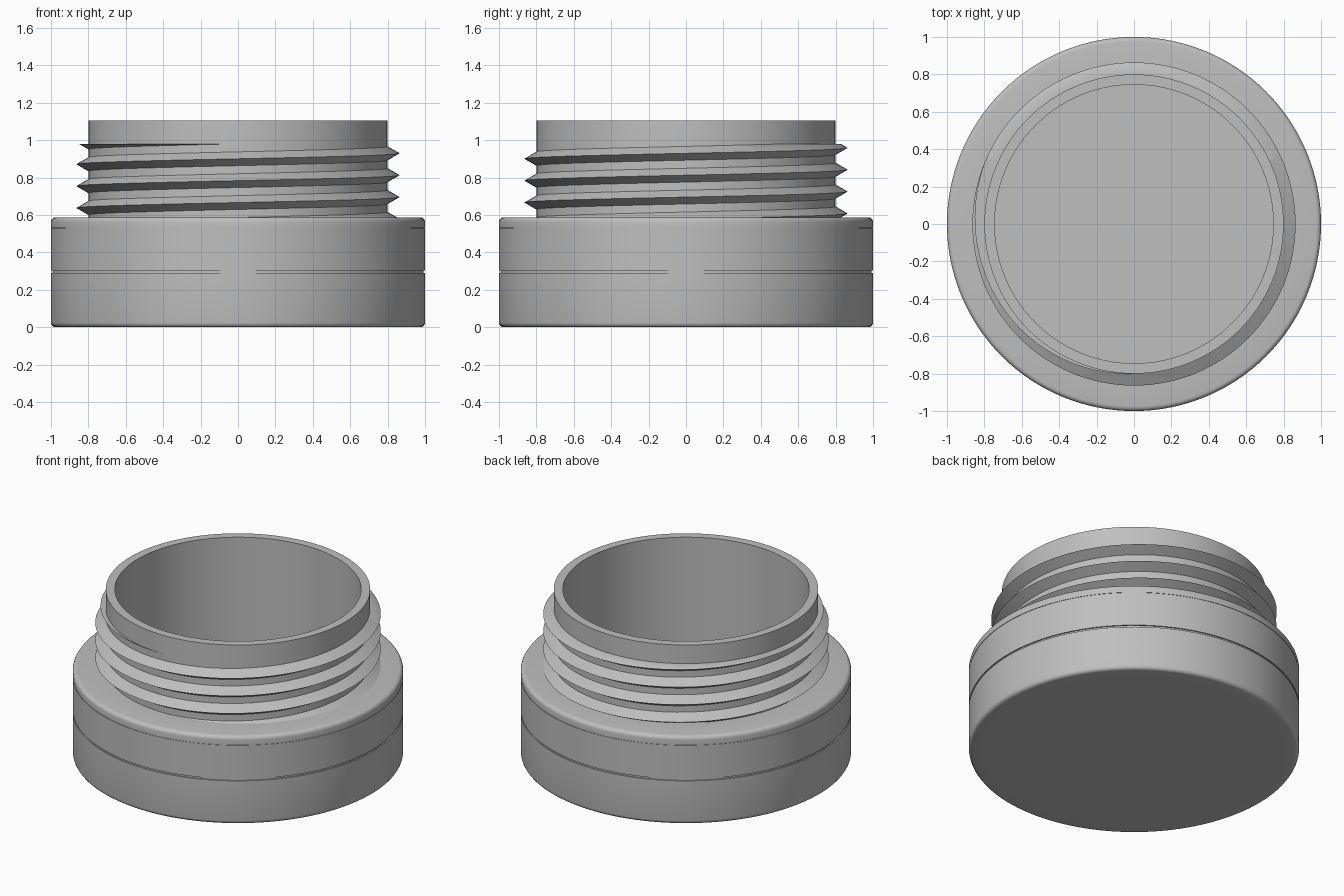
import bpy, bmesh
from math import sin, cos, pi, radians
from mathutils import Vector

if "Cube" in bpy.data.objects:
    bpy.data.objects.remove(bpy.data.objects["Cube"])

SEG = 128

# One plain grey for everything
grey = bpy.data.materials.new("plain grey")
grey.use_nodes = True
colour = (0.52, 0.52, 0.52, 1)
grey.diffuse_color = colour
grey.node_tree.nodes["Principled BSDF"].inputs["Base Color"].default_value = colour


def finish(name, bm):
    bmesh.ops.recalc_face_normals(bm, faces=bm.faces)
    mesh = bpy.data.meshes.new(name)
    bm.to_mesh(mesh)
    bm.free()
    mesh.materials.append(grey)
    obj = bpy.data.objects.new(name, mesh)
    bpy.context.collection.objects.link(obj)
    bpy.ops.object.select_all(action="DESELECT")
    obj.select_set(True)
    bpy.context.view_layer.objects.active = obj
    bpy.ops.object.shade_smooth_by_angle(angle=radians(32))
    return obj


def arc(r, z, radius, start, end, steps=4):
    angles = [radians(start + (end - start) * i / steps) for i in range(steps + 1)]
    return [(r + radius * cos(a), z + radius * sin(a)) for a in angles]


def groove(z, half=0.006, depth=0.008):
    return [(1, z - half), (1 - depth, z - half), (1 - depth, z + half), (1, z + half)]


def lathe(name, profile):
    bm = bmesh.new()
    verts = [bm.verts.new((r, 0, z)) for r, z in profile]
    edges = [bm.edges.new(pair) for pair in zip(verts, verts[1:])]
    bmesh.ops.spin(bm, geom=verts + edges, cent=(0, 0, 0), axis=(0, 0, 1),
                   angle=2 * pi, steps=SEG, use_merge=True)
    bmesh.ops.remove_doubles(bm, verts=bm.verts, dist=0.0005)
    return finish(name, bm)


# Jar: rounded base, two fine seams, shoulder, hollow neck
profile = [(0, 0), (0.91, 0)]
profile += arc(0.975, 0.025, 0.025, -90, 0)
profile += groove(0.297) + groove(0.53, 0.002, 0.003)
profile += arc(0.975, 0.563, 0.025, 0, 90)
profile += [(0.8, 0.588), (0.8, 1.105), (0.745, 1.105), (0.745, 0.06), (0, 0.06)]
lathe("jar_body", profile)


# Screw thread: triangular section on a helix, trimmed flat at both ends
def screw_thread(name, pitch, root, tip, half, z_zero, first, last, low, high):
    bm = bmesh.new()
    inner = 0.79
    h = half * (tip - inner) / (tip - root)
    rings = []
    for i in range(int(first * SEG), int(last * SEG) + 1):
        a = 2 * pi * i / SEG
        z = z_zero + pitch * i / SEG
        rings.append([bm.verts.new((r * cos(a), r * sin(a), z + dz))
                      for r, dz in ((inner, -h), (tip, 0), (inner, h))])
    for a, b in zip(rings, rings[1:]):
        for k in range(3):
            n = (k + 1) % 3
            bm.faces.new((a[k], a[n], b[n], b[k]))
    bm.faces.new(rings[0])
    bm.faces.new(rings[-1])
    for z, side in ((low, -1), (high, 1)):
        geom = bm.verts[:] + bm.edges[:] + bm.faces[:]
        cut = bmesh.ops.bisect_plane(bm, geom=geom, plane_co=Vector((0, 0, z)),
                                     plane_no=Vector((0, 0, side)), clear_outer=True)
        rim = [e for e in cut["geom_cut"] if isinstance(e, bmesh.types.BMEdge)]
        fill = bmesh.ops.triangle_fill(bm, edges=rim, use_beauty=True)
    return finish(name, bm)


screw_thread("screw_thread", pitch=0.117, root=0.8, tip=0.864, half=0.037,
             z_zero=0.93, first=-3.5, last=1.25, low=0.58, high=0.981)
